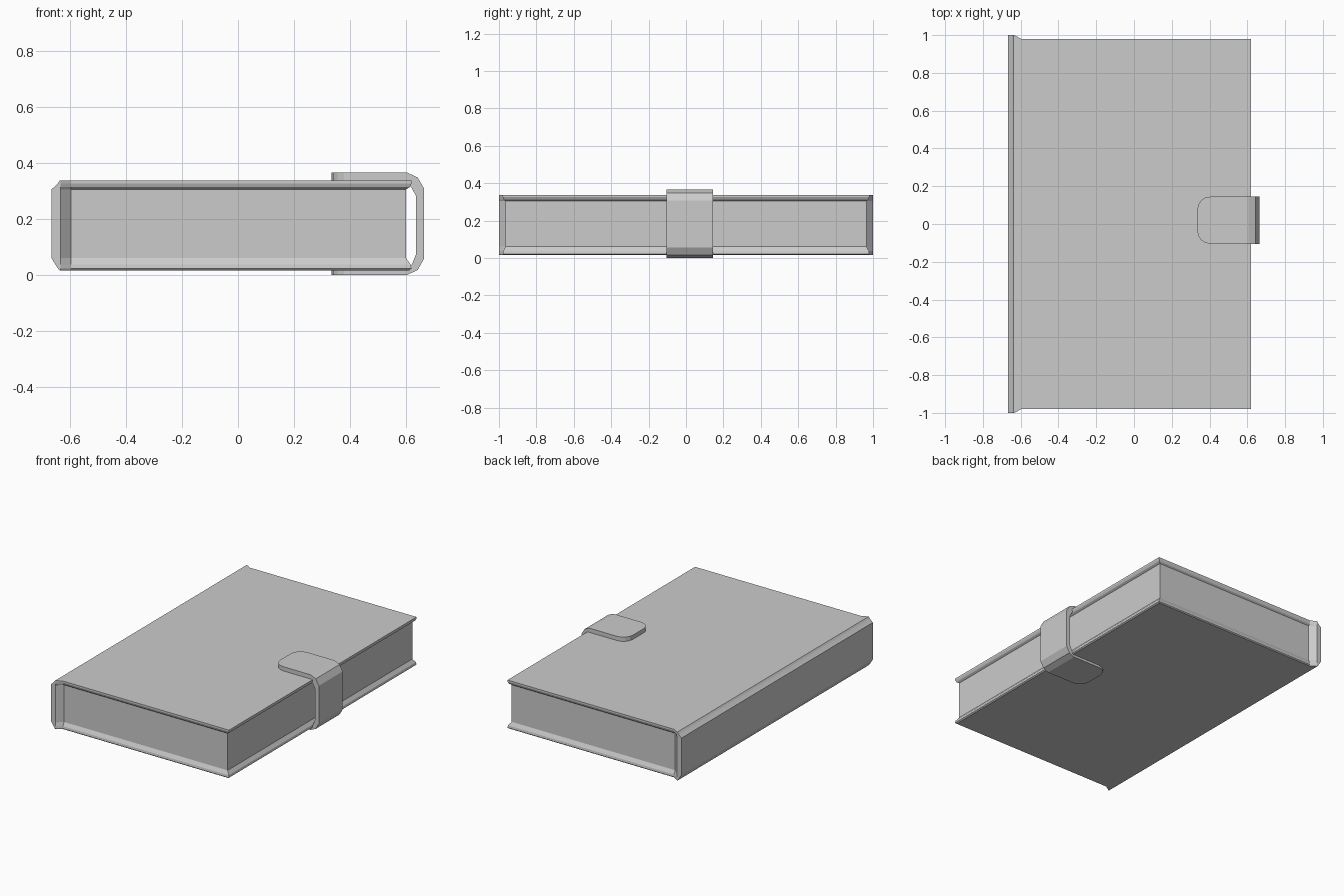
import bpy, bmesh

if "Cube" in bpy.data.objects:
    bpy.data.objects.remove(bpy.data.objects["Cube"])


def make_object(name, bm):
    bmesh.ops.recalc_face_normals(bm, faces=bm.faces)
    mesh = bpy.data.meshes.new(name)
    bm.to_mesh(mesh)
    bm.free()
    obj = bpy.data.objects.new(name, mesh)
    bpy.context.collection.objects.link(obj)
    return obj


# Book body: plan outlines lofted upward (lower cover, pages, upper cover, flared spine)
# each level: z, fore-edge x, half height y, spine back x
levels = [
    (0.016, 0.612, 0.974, -0.638),
    (0.022, 0.620, 0.980, -0.643),
    (0.037, 0.617, 0.978, -0.653),
    (0.060, 0.600, 0.965, -0.667),
    (0.305, 0.600, 0.965, -0.667),
    (0.313, 0.613, 0.975, -0.658),
    (0.326, 0.620, 0.980, -0.645),
    (0.337, 0.620, 0.980, -0.637),
]
bm = bmesh.new()
rings = []
for z, r, y, l in levels:
    half = [(r, y), (-0.597, y), (-0.634, 1.0), (l, 1.0)]
    outline = half + [(px, -py) for px, py in reversed(half)]
    rings.append([bm.verts.new((px, py, z)) for px, py in outline])
for a, b in zip(rings, rings[1:]):
    n = len(a)
    for i in range(n):
        j = (i + 1) % n
        bm.faces.new((a[i], a[j], b[j], b[i]))
bm.faces.new(rings[0])
bm.faces.new(rings[-1])
make_object("book_body", bm)

# Clasp strap: C-shaped profile extruded across the fore edge
TIP = 0.335
profile = [
    (TIP, 0.365), (0.605, 0.365), (0.642, 0.348), (0.665, 0.308),
    (0.665, 0.057), (0.642, 0.017), (0.605, 0.0), (TIP, 0.0),
    (TIP, 0.016), (0.600, 0.016), (0.621, 0.036), (0.637, 0.075),
    (0.637, 0.280), (0.621, 0.310), (0.600, 0.337), (TIP, 0.337),
]
bm = bmesh.new()
side = bm.faces.new([bm.verts.new((x, -0.105, z)) for x, z in profile])
ext = bmesh.ops.extrude_face_region(bm, geom=[side])
moved = [v for v in ext["geom"] if isinstance(v, bmesh.types.BMVert)]
bmesh.ops.translate(bm, verts=moved, vec=(0, 0.25, 0))

# Rounded strap tips
corners = [e for e in bm.edges
           if all(abs(v.co.x - TIP) < 1e-4 for v in e.verts)
           and abs(e.verts[0].co.y - e.verts[1].co.y) < 1e-4]
bmesh.ops.bevel(bm, geom=corners, offset=0.07, segments=4,
                profile=0.5, affect='EDGES')
make_object("clasp_strap", bm)
